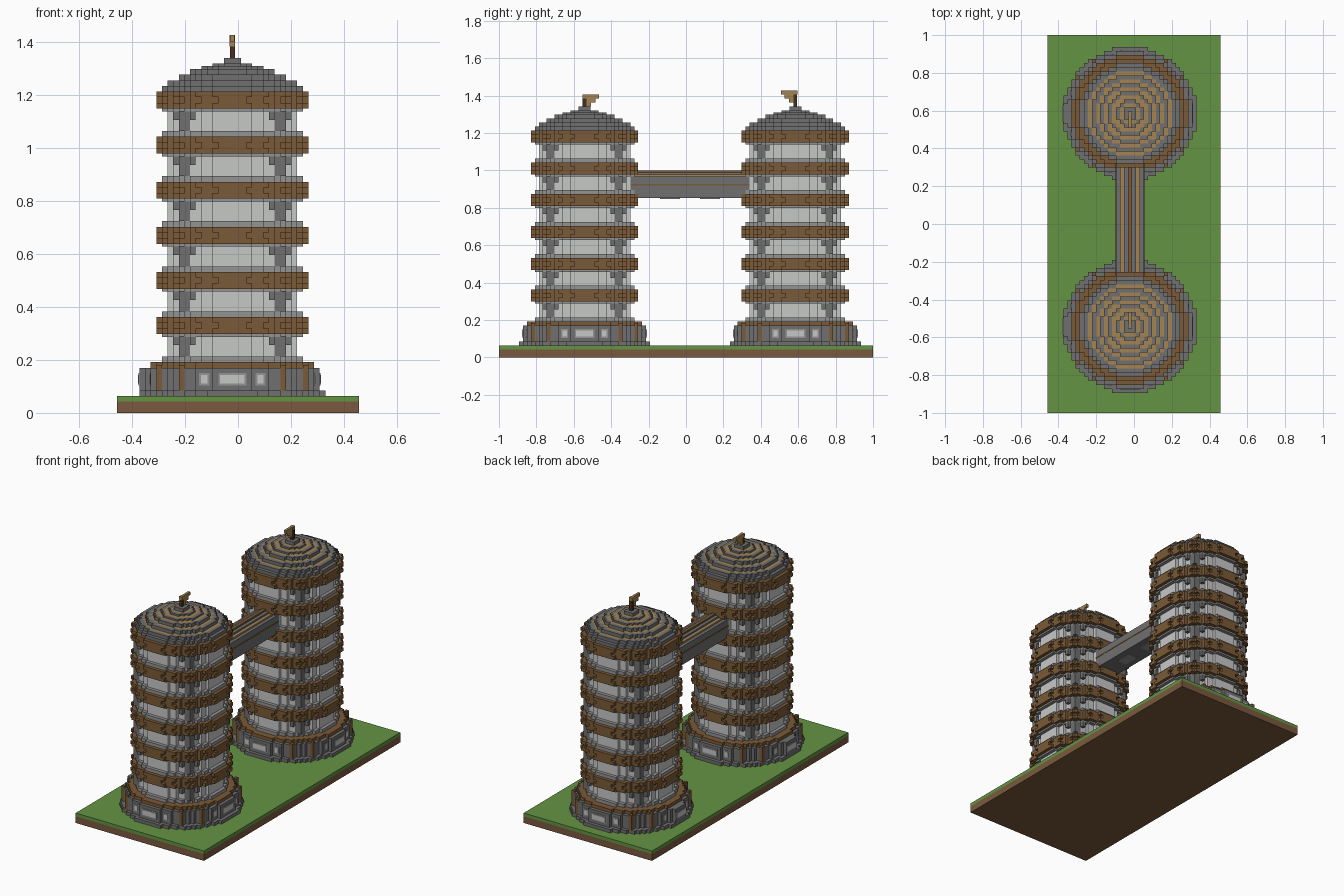
import bpy
import bmesh

V = 2 / 94                      # size of one block
cube = bpy.data.objects.get("Cube")
if cube:
    bpy.data.objects.remove(cube)


def material(name, rgb):
    lin = [((c / 255 + 0.055) / 1.055) ** 2.4 for c in rgb] + [1]
    m = bpy.data.materials.new(name)
    m.use_nodes = True
    m.diffuse_color = lin
    bsdf = next(n for n in m.node_tree.nodes if n.type == 'BSDF_PRINCIPLED')
    bsdf.inputs["Base Color"].default_value = lin
    return m


GRASS = material("grass_green", (100, 148, 68))
DIRT = material("dirt_brown", (122, 90, 62))
STONE = material("stone_grey", (112, 112, 112))
PALE = material("pale_stone", (148, 148, 148))
WHITE = material("plaster_white", (198, 200, 198))
WOOD = material("timber_brown", (122, 90, 55))
TAN = material("plank_tan", (164, 132, 84))
DARK = material("dark_timber", (68, 49, 30))


def add_box(bm, x0, x1, y0, y1, z0, z1):
    verts = [bm.verts.new((x * V, y * V, z * V))
             for z in (z0, z1) for x, y in ((x0, y0), (x1, y0), (x1, y1), (x0, y1))]
    bm.faces.new(verts[3::-1])
    bm.faces.new(verts[4:])
    for a in range(4):
        b = (a + 1) % 4
        bm.faces.new((verts[a], verts[b], verts[b + 4], verts[a + 4]))


def add_cells(bm, cells, z0, z1):
    """Extrude a set of unit cells, keeping only the outer faces."""
    def quad(*pts):
        bm.faces.new([bm.verts.new((x * V, y * V, z * V)) for x, y, z in pts])
    for i, j in cells:
        a, b, c, d = i - .5, i + .5, j - .5, j + .5
        quad((a, c, z1), (b, c, z1), (b, d, z1), (a, d, z1))
        quad((a, d, z0), (b, d, z0), (b, c, z0), (a, c, z0))
        for di, dj, p, q in ((0, -1, (a, c), (b, c)), (1, 0, (b, c), (b, d)),
                             (0, 1, (b, d), (a, d)), (-1, 0, (a, d), (a, c))):
            if (i + di, j + dj) not in cells:
                quad((*p, z0), (*q, z0), (*q, z1), (*p, z1))


def ring(r, inner=-1):
    """Cells of a stepped circle, optionally hollow."""
    span = range(-17, 18)
    return {(i, j) for i in span for j in span
            if i * i + j * j <= r * r and (inner < 0 or i * i + j * j > inner * inner)}


def mesh_from(name, bm, mat):
    me = bpy.data.meshes.new(name)
    bm.to_mesh(me)
    bm.free()
    me.materials.append(mat)
    return me


def place(name, me, x=0.0, y=0.0):
    ob = bpy.data.objects.new(name, me)
    ob.location = (x * V, y * V, 0)
    bpy.context.collection.objects.link(ob)
    return ob


TOWERS = (("front", -25.5), ("rear", 27.5))


def tower_part(name, mat, layers=(), boxes=()):
    bm = bmesh.new()
    for cells, z0, z1 in layers:
        add_cells(bm, cells, z0, z1)
    for b in boxes:
        add_box(bm, *b)
    me = mesh_from(name, bm, mat)
    for side, y in TOWERS:
        place(f"{side}_{name}", me, -1, y)


def single(name, mat, boxes, x=-1, y=0):
    bm = bmesh.new()
    for b in boxes:
        add_box(bm, *b)
    place(name, mesh_from(name, bm, mat), x, y)


# Ground slab
single("ground_dirt", DIRT, [(-21.5, 21.5, -47, 47, 0, 2)], 0)
single("ground_grass", GRASS, [(-21.5, 21.5, -47, 47, 2, 3)], 0)

# Tower base with plinth, timber rim and posts
tower_part("plinth", STONE, [(ring(16.5, 10), 3, 4)])
tower_part("base_wall", STONE, [(ring(15.5, 9), 4, 8)],
           [(-16.5, -15.4, -2.5, 2.5, 4, 8)])
tower_part("base_rim", WOOD, [(ring(14.5, 9), 8, 9)])
posts = {(s * a, t * b) for s in (-1, 1) for t in (-1, 1) for a, b in ((9, 13), (13, 9))}
tower_part("base_posts", WOOD, [(posts, 4, 8.5)])

# Base windows: thin plates on all four sides
frames, panes = [], []
for along_x in (True, False):
    for s in (-1, 1):
        for centre, half, face in ((0, 2.5, 15.5), (-5, .9, 14.5), (5, .9, 14.5)):
            if along_x and s < 0 and centre == 0:
                face = 16.5
            for store, margin, depth in ((frames, 0, .12), (panes, .35, .24)):
                d0, d1 = sorted((s * (face - .05), s * (face + depth)))
                w0, w1 = centre - half + margin, centre + half - margin
                z0, z1 = 4.9 + margin, 7.1 - margin
                store.append((d0, d1, w0, w1, z0, z1) if along_x
                             else (w0, w1, d0, d1, z0, z1))
tower_part("base_window_frames", PALE, boxes=frames)
tower_part("base_window_panes", WHITE, boxes=panes)

# Six storeys: wall, sill, corner columns with capitals, timber band
bands, walls, sills, columns = [], [], [], []
corner = {(i, j) for i, j in ring(12.8) if abs(i) in (8, 9) and abs(j) in (8, 9)}
capital = {(i, j) for i, j in ring(12.8, 10.5)
           if 7 <= abs(i) <= 10 and 7 <= abs(j) <= 10}
for n in range(6):
    z = 9 + 8 * n
    walls.append((ring(11.5, 9), z + .5, z + 5))
    sills.append((ring(12.5, 9), z, z + 1))
    sills.append((ring(12.5, 10), z + 4.5, z + 5))
    columns.append((corner, z + 1, z + 3))
    columns.append((capital, z + 3, z + 4.6))
    for k, r in enumerate((13.5, 13.2, 13.5)):
        bands.append((ring(r, 9), z + 5 + k, z + 6 + k))
tower_part("storey_walls", WHITE, walls)
tower_part("storey_sills", PALE, sills)
tower_part("corner_columns", STONE, columns)
tower_part("timber_bands", WOOD, bands)

# Stepped roof: stone edge and plank tread on every step
steps = ((12.5, 57, 58), (11.5, 58, 59), (9.5, 59, 60), (7.5, 60, 61),
         (5.5, 61, 61.5), (3.5, 61.5, 62), (1.5, 62, 63))
tower_part("roof_edges", STONE, [(ring(r, r - 1), a, b) for r, a, b in steps])
tower_part("roof_treads", TAN, [(ring(r - 1), a, b) for r, a, b in steps])

# Flagpoles and stepped flags that point at each other
for (side, y), s, top in zip(TOWERS, (1, -1), (66, 67)):
    single(f"{side}_flagpole", DARK, [(-.45, .45, -.45, .45, 62.5, top - .02)], -1, y)
    flag = []
    for k, length in enumerate((3.6, 2.8, 1.6)):
        y0, y1 = sorted((s * .3, s * length))
        flag.append((-.35, .35, y0, y1, top - 1 - k, top - k))
    flag.append((-.5, .5, -.5, .5, top - 1, top))
    single(f"{side}_flag", TAN, flag, -1, y)

# Bridge between the towers, with a low striped roof
Y0, Y1 = -14, 16
single("bridge_body", STONE, [(-3.5, 3.5, Y0, Y1, 40, 45.5)])
single("bridge_roof_planks", TAN,
       [(-2.5, -1.5, Y0, Y1, 45, 46), (1.5, 2.5, Y0, Y1, 45, 46)])
single("bridge_roof_stone", STONE, [(-1.5, 1.5, Y0, Y1, 45, 46.5)])
single("bridge_roof_ridge", WOOD, [(-.5, .5, Y0, Y1, 46, 47)])
single("bridge_side_rails", WOOD,
       [(s * 3.5 - .1, s * 3.5 + .1, Y0, Y1, 43.2, 43.6) for s in (-1, 1)])
single("bridge_floor_panels", PALE,
       [(-1.5, 1.5, y - 2.5, y + 2.5, 39.8, 40.1) for y in (-4, 6)])
